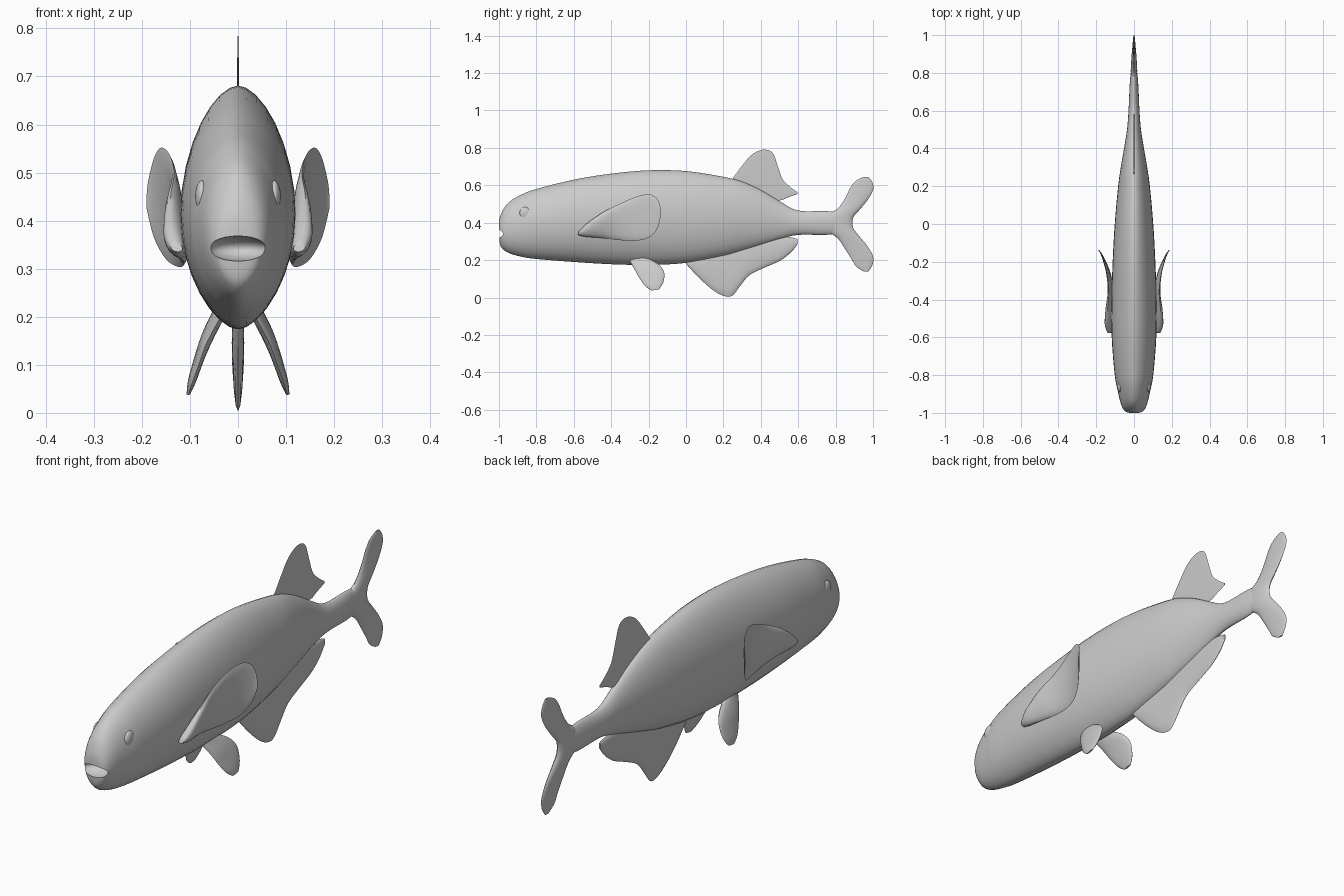
import bpy, bmesh, math
from mathutils import Vector

cube = bpy.data.objects.get("Cube")
if cube:
    bpy.data.objects.remove(cube)

# One plain grey for the whole fish
grey = bpy.data.materials.new("plain grey")
grey.use_nodes = True
GREY_VALUE = (0.6, 0.6, 0.6, 1)
grey.diffuse_color = GREY_VALUE
grey.node_tree.nodes["Principled BSDF"].inputs["Base Color"].default_value = GREY_VALUE


def make_object(name, bm):
    bmesh.ops.recalc_face_normals(bm, faces=bm.faces)
    mesh = bpy.data.meshes.new(name)
    bm.to_mesh(mesh)
    bm.free()
    obj = bpy.data.objects.new(name, mesh)
    bpy.context.collection.objects.link(obj)
    mesh.materials.append(grey)
    smooth(obj)
    return obj


def smooth(obj):
    bpy.ops.object.select_all(action='DESELECT')
    obj.select_set(True)
    bpy.context.view_layer.objects.active = obj
    bpy.ops.object.shade_smooth_by_angle(angle=math.radians(50))


def spline(rows, steps):
    """Catmull-Rom interpolation through rows of numbers."""
    result = []
    last = len(rows) - 1
    for i in range(last):
        p, q, r, s = (rows[max(0, min(last, i + k))] for k in (-1, 0, 1, 2))
        for step in range(steps):
            t = step / steps
            result.append([b + t / 2 * (c - a + t * (2 * a - 5 * b + 4 * c - d
                           + t * (3 * (b - c) + d - a)))
                           for a, b, c, d in zip(p, q, r, s)])
    return result + [rows[last]]


def loft(name, stations, steps=4, sides=16, power=1.0):
    """Skin lens sections; each row holds two edge points and a half thickness."""
    bm = bmesh.new()
    rings = []
    for *edge, thick in spline(stations, steps):
        start, end = Vector(edge[:3]), Vector(edge[3:])
        ring = []
        for i in range(sides):
            angle = math.tau * i / sides
            point = (start + end) / 2 + (end - start) / 2 * math.cos(angle)
            s = math.sin(angle)
            point.x += math.copysign(abs(s) ** power, s) * max(thick, 0.001)
            ring.append(bm.verts.new(point))
        rings.append(ring)
    for a, b in zip(rings, rings[1:]):
        for i in range(sides):
            j = (i + 1) % sides
            bm.faces.new((a[i], a[j], b[j], b[i]))
    bm.faces.new(rings[0])
    bm.faces.new(rings[-1])
    return make_object(name, bm)


def upright(rows):
    """Sections across y: (y, low z, high z, half thickness)."""
    return [(0, y, low, 0, y, high, t) for y, low, high, t in rows]


def ellipsoid(name, center, radii):
    bm = bmesh.new()
    bmesh.ops.create_uvsphere(bm, u_segments=24, v_segments=14, radius=1)
    bmesh.ops.scale(bm, vec=radii, verts=bm.verts)
    bmesh.ops.translate(bm, vec=center, verts=bm.verts)
    return make_object(name, bm)


# Body, from snout to tail stalk
body = loft("body", upright([
    (-1, .33, .41, .025), (-.993, .28, .435, .045), (-.975, .255, .475, .06),
    (-.94, .235, .515, .073), (-.88, .218, .55, .087), (-.8, .206, .58, .102),
    (-.6, .19, .63, .118), (-.4, .178, .662, .119), (-.2, .174, .68, .113),
    (0, .185, .676, .102), (.2, .222, .645, .084), (.3, .25, .62, .07),
    (.4, .28, .575, .053), (.5, .312, .515, .037), (.6, .335, .465, .029),
    (.75, .335, .462, .022), (.84, .35, .45, .012)]),
    sides=32, power=1.15)

# Mouth opening cut into the snout
cutter = ellipsoid("mouth_cutter", (0, -1, .342), (.062, .055, .026))
cutter.hide_render = True
cut = body.modifiers.new("mouth", 'BOOLEAN')
cut.object = cutter
cut.solver = 'EXACT'
bpy.ops.object.select_all(action='DESELECT')
body.select_set(True)
bpy.context.view_layer.objects.active = body
bpy.ops.object.modifier_apply(modifier=cut.name)
bpy.data.objects.remove(cutter)
smooth(body)

# Forked tail fin, lower tip to upper tip
loft("tail_fin", [(0, fy, fz, 0, ry, rz, t) for fy, fz, ry, rz, t in [
    (.95, .14, .975, .14, .003), (.91, .165, .997, .175, .005),
    (.885, .205, 1, .22, .007), (.85, .26, .97, .275, .01),
    (.81, .317, .925, .33, .014), (.74, .37, .893, .375, .017),
    (.74, .43, .893, .425, .017), (.81, .475, .925, .465, .014),
    (.85, .53, .97, .52, .01), (.88, .59, 1, .575, .007),
    (.91, .625, .997, .615, .005), (.95, .645, .975, .645, .003)]])

# Thin fin on the back
loft("dorsal_fin", upright([
    (.25, .62, .637, .001), (.3, .6, .705, .002), (.35, .57, .762, .002),
    (.41, .54, .79, .002), (.462, .525, .775, .002), (.49, .52, .705, .002),
    (.515, .522, .635, .002), (.55, .537, .597, .002), (.597, .553, .562, .001)]))

# Fin under the rear belly
loft("anal_fin", upright([
    (0, .18, .2, .006), (.07, .105, .23, .012), (.15, .035, .25, .013),
    (.21, .006, .27, .012), (.25, .012, .285, .012), (.29, .062, .295, .012),
    (.34, .12, .305, .012), (.42, .16, .315, .012), (.5, .195, .325, .011),
    (.56, .24, .322, .009), (.597, .285, .312, .004)]))

# Paired side fins and eyes
for label, side in (("left", 1), ("right", -1)):
    pectoral = [
        (.125, -.578, .335, .13, -.575, .352, .012),
        (.125, -.54, .325, .14, -.53, .395, .021),
        (.115, -.45, .318, .14, -.45, .452, .02),
        (.113, -.36, .307, .133, -.36, .498, .013),
        (.125, -.27, .304, .142, -.27, .537, .009),
        (.15, -.2, .32, .16, -.2, .552, .006),
        (.175, -.155, .365, .175, -.155, .53, .004),
        (.19, -.137, .425, .186, -.137, .485, .002)]
    pelvic = [
        (.03, -.31, .21, .04, -.22, .22, .014),
        (.063, -.275, .15, .058, -.15, .18, .014),
        (.08, -.25, .105, .077, -.117, .135, .011),
        (.096, -.217, .06, .093, -.122, .08, .009),
        (.103, -.185, .037, .103, -.145, .043, .004)]
    for part, rows in (("pectoral_fin", pectoral), ("pelvic_fin", pelvic)):
        loft(f"{label}_{part}", [(side * ax, ay, az, side * bx, by, bz, t)
                                 for ax, ay, az, bx, by, bz, t in rows])
    ellipsoid(f"{label}_eye", (side * .075, -.86, .45), (.014, .03, .034))
